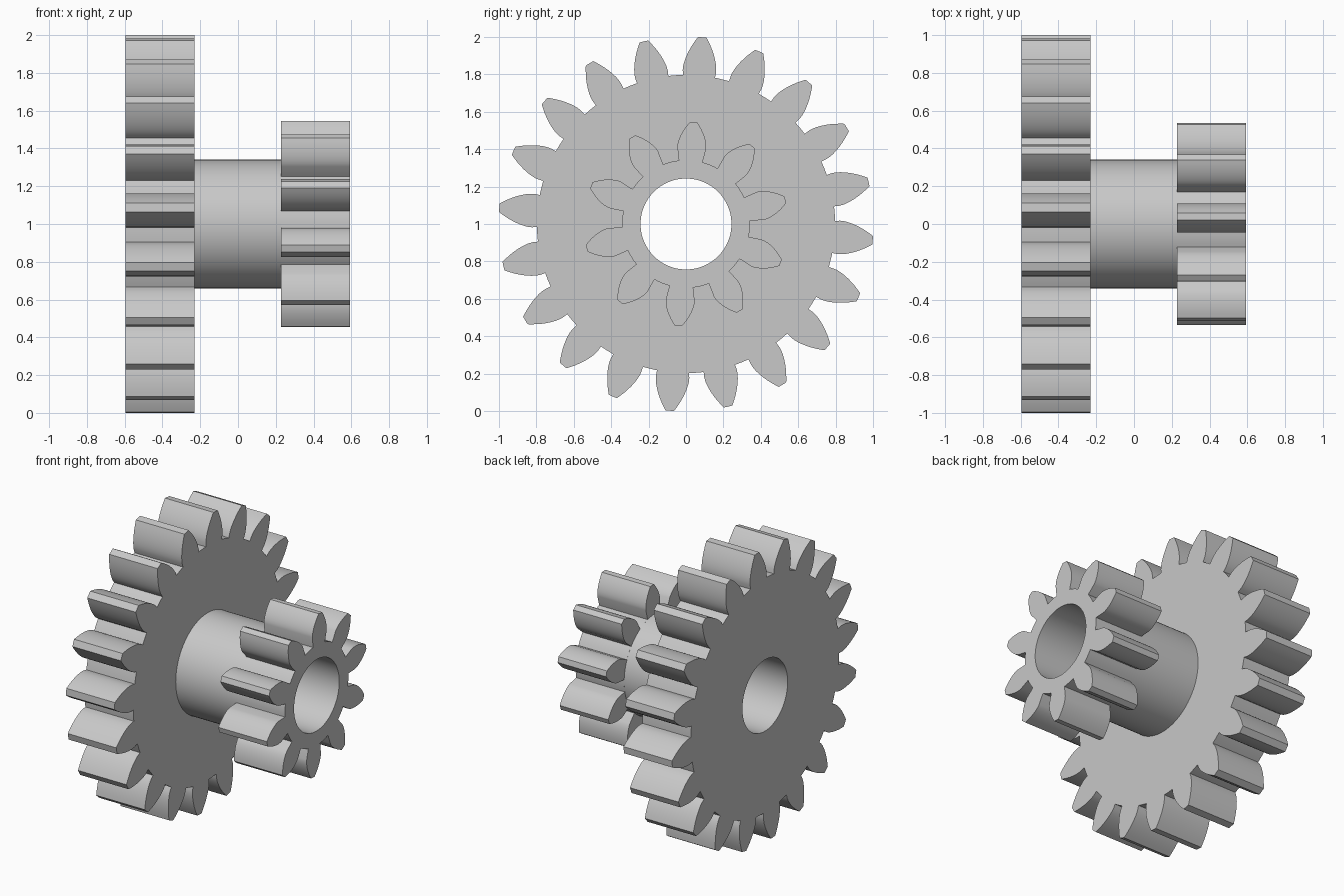
import bpy, bmesh
from math import pi, cos, sin, tan, acos, radians

cube = bpy.data.objects.get("Cube")
if cube:
    bpy.data.objects.remove(cube, do_unlink=True)

grey = bpy.data.materials.new("plain grey")
grey.use_nodes = True
colour = (0.58, 0.58, 0.58, 1)
grey.diffuse_color = colour
grey.node_tree.nodes["Principled BSDF"].inputs["Base Color"].default_value = colour

MODULE = 0.0911      # tooth size shared by both gears
PRESSURE = radians(25)
BORE = 0.243
AXIS_Z = 1.0


def involute(angle):
    return tan(angle) - angle


def circle(radius, sides=96):
    return [(radius, 2 * pi * i / sides) for i in range(sides)]


def gear_outline(teeth, phase):
    """Involute gear outline as (radius, angle) pairs."""
    pitch = MODULE * teeth / 2
    root, tip = pitch - 1.25 * MODULE, pitch + MODULE
    base = pitch * cos(PRESSURE)
    half_base = pi / (2 * teeth) + involute(PRESSURE)
    steps = 8
    flank = [(root, half_base)]
    for i in range(steps + 1):
        r = base + (tip - base) * i / steps
        flank.append((r, half_base - involute(acos(min(1, base / r)))))
    points = []
    for k in range(teeth):
        centre = phase + 2 * pi * k / teeth
        points += [(r, centre - a) for r, a in flank]
        points += [(r, centre + a) for r, a in reversed(flank)]
        # root arc up to the next tooth
        gap = 2 * pi / teeth - 2 * half_base
        points += [(root, centre + half_base + gap * j / 4) for j in (1, 2, 3)]
    return points


def bored_prism(name, outline, x0, x1):
    """Extrude an outline with a round bore along x."""
    bm = bmesh.new()
    edges = []
    for loop in (outline, circle(BORE)):
        verts = [bm.verts.new((x0, r * cos(a), AXIS_Z + r * sin(a))) for r, a in loop]
        edges += [bm.edges.new((v, verts[i - 1])) for i, v in enumerate(verts)]
    bmesh.ops.triangle_fill(bm, edges=edges, use_beauty=True, use_dissolve=False)
    new = bmesh.ops.extrude_face_region(bm, geom=bm.faces[:], use_keep_orig=True)["geom"]
    moved = [g for g in new if isinstance(g, bmesh.types.BMVert)]
    bmesh.ops.translate(bm, vec=(x1 - x0, 0, 0), verts=moved)
    bmesh.ops.recalc_face_normals(bm, faces=bm.faces[:])
    mesh = bpy.data.meshes.new(name)
    bm.to_mesh(mesh)
    bm.free()
    mesh.materials.append(grey)
    obj = bpy.data.objects.new(name, mesh)
    bpy.context.collection.objects.link(obj)
    bpy.ops.object.select_all(action="DESELECT")
    obj.select_set(True)
    bpy.context.view_layer.objects.active = obj
    bpy.ops.object.shade_smooth_by_angle(angle=radians(25))
    return obj


# Large gear, connecting sleeve and small gear on one axis
bored_prism("large_gear", gear_outline(20, radians(85)), -0.595, -0.23)
bored_prism("sleeve", circle(0.341), -0.23, 0.227)
bored_prism("small_gear", gear_outline(10, radians(85.7)), 0.227, 0.592)
